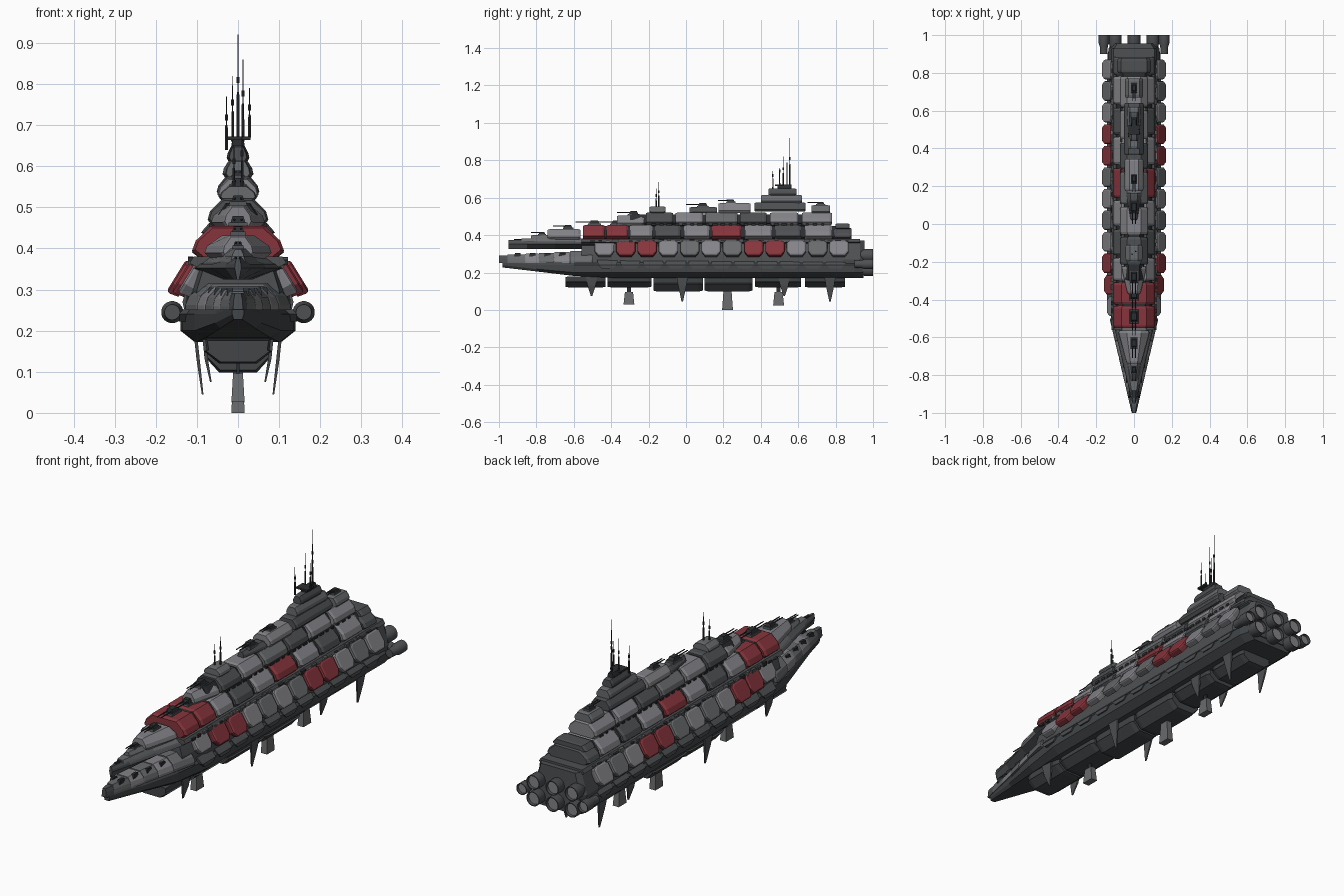
import bpy, bmesh, math, random
from mathutils import Vector

random.seed(4)
if bpy.data.objects.get("Cube"):
    bpy.data.objects.remove(bpy.data.objects["Cube"], do_unlink=True)


def material(name, r, g, b):
    m = bpy.data.materials.new(name)
    m.use_nodes = True
    m.diffuse_color = (r, g, b, 1)
    bsdf = next(n for n in m.node_tree.nodes if n.type == 'BSDF_PRINCIPLED')
    bsdf.inputs["Base Color"].default_value = (r, g, b, 1)
    return m


LIGHT = material("light grey", .23, .23, .25)
MID = material("mid grey", .14, .145, .15)
DARK = material("dark grey", .075, .08, .085)
HULL = material("hull grey", .055, .06, .064)
BLACK = material("gunmetal", .025, .027, .03)
RED = material("red", .24, .035, .045)


def loft(name, rings, mat):
    """Skin a row of matching closed rings and cap both ends."""
    bm = bmesh.new()
    rows = [[bm.verts.new(p) for p in ring] for ring in rings]
    n = len(rows[0])
    for a, b in zip(rows, rows[1:]):
        for i in range(n):
            bm.faces.new((a[i], a[(i + 1) % n], b[(i + 1) % n], b[i]))
    bm.faces.new(rows[0])
    bm.faces.new(rows[-1])
    bmesh.ops.recalc_face_normals(bm, faces=bm.faces)
    mesh = bpy.data.meshes.new(name)
    bm.to_mesh(mesh)
    bm.free()
    mesh.materials.append(mat)
    ob = bpy.data.objects.new(name, mesh)
    bpy.context.collection.objects.link(ob)
    return ob


def section(y, half, sx=1, sz=1, zmid=0):
    """Symmetric cross-section from a right-hand profile."""
    pts = [(x * sx, y, zmid + (z - zmid) * sz) for x, z in half]
    return pts + [(-x, yy, z) for x, yy, z in reversed(pts)]


def block(name, y0, y1, z0, z1, w, wt, mat, front=1.0, cut=.8, knee=.25, c=.012, end=.86):
    """Armoured deck block: undercut foot, sloped flanks, chamfered ends."""
    h, zm = z1 - z0, (z0 + z1) / 2
    half = [(w * cut, z0), (w, z0 + h * knee), (w * .92, z0 + h * .55), (wt, z1)]
    rings = []
    for y, s in ((y0, end), (y0 + c, 1), (y1 - c, 1), (y1, end)):
        k = front + (1 - front) * (y - y0) / (y1 - y0)
        rings.append(section(y, half, k * (s + 1) / 2, s, zm))
    return loft(name, rings, mat)


def box(name, x, y, z, sx, sy, sz, mat, top=1.0):
    lower = [(x + i * sx / 2, y + j * sy / 2, z) for i, j in ((-1, -1), (1, -1), (1, 1), (-1, 1))]
    upper = [(x + (p[0] - x) * top, y + (p[1] - y) * top, z + sz) for p in lower]
    return loft(name, [lower, upper], mat)


def tube(name, base, axis, stations, mat, n=8):
    """Round part along 'y' or 'z' from (offset, radius) stations."""
    rings = []
    for d, r in stations:
        ring = []
        for i in range(n):
            a = math.tau * (i + .5) / n
            u, v = r * math.cos(a), r * math.sin(a)
            ring.append(Vector(base) + Vector((u, d, v) if axis == 'y' else (u, v, d)))
        rings.append(ring)
    return loft(name, rings, mat)


def turret(y, z, s=1.0):
    box("turret_base", 0, y, z - .005, .05 * s, .075 * s, .012, DARK, .9)
    box("turret_house", 0, y, z + .007, .036 * s, .055 * s, .016 * s, BLACK, .7)
    for x in (-.009, .009):
        tube("turret_barrel", (x * s, y, z + .014), 'y', ((-.1 * s, .0025), (0, .0035)), BLACK, 6)


# Lower hull with its tapering prow
hull_half = [(.105, .172), (.14, .2), (.14, .24), (.118, .262)]
rings = []
for y, sx, lift in ((-.98, .1, .055), (-.8, .4, .034), (-.6, .76, .01), (-.4, .97, 0), (.9, 1, 0), (.95, .9, 0)):
    rings.append(section(y, [(x, max(z, .172 + lift + (z - .172) * .45)) for x, z in hull_half], sx))
loft("lower_hull", rings, HULL)

# Upper hull core behind the armour
loft("hull_core", [section(y, [(.13, .25), (.125, .3), (.098, .37)], s)
                   for y, s in ((-.56, .8), (-.4, .95), (.9, 1), (.95, .9))], DARK)
loft("stern_block", [section(y, [(.12, .2), (.135, .27), (.105, .37)], s)
                     for y, s in ((.84, 1), (.93, 1), (.955, .85))], DARK)

# Prow plating, alternating shades
edges = [-1, -.955, -.86, -.785, -.705, -.62, -.5]
for i, (a, b) in enumerate(zip(edges, edges[1:])):
    wa, wb = (.012 + .235 * (y + 1) for y in (a, b))
    block("prow_plate", a, b, .25, .29 + .05 * (b + 1), wb, wb * .62,
          (DARK, MID, LIGHT, MID, LIGHT, MID)[i], front=wa / wb, cut=1, knee=.2, c=.006, end=.95)
for side in (-1, 1):
    for y in (-.9, -.82, -.74, -.66):
        box("prow_fitting", side * (y + 1) * .19, y, .285, .018, .04, .02, BLACK, .7)

# Foredeck: overhanging wedge, raised cabin and main deck shelf
loft("foredeck", [section(y, [(.35 * w, .325), (w, .352), (.9 * w, .362), (.5 * w, .375)])
                  for y, w in ((-.95, .008), (-.85, .032), (-.7, .068), (-.55, .104), (-.47, .11))], DARK)
loft("foredeck_plate", [section(y, [(w, .36), (.7 * w, .382)])
                        for y, w in ((-.88, .02), (-.7, .056), (-.55, .092))], MID)
loft("main_deck", [section(y, [(.09, .35), (.118, .364), (.108, .38)]) for y in (-.56, .93)], DARK)
block("forward_cabin", -.74, -.565, .375, .432, .085, .04, LIGHT, front=.45)
block("forward_cabin_nose", -.83, -.72, .365, .4, .04, .02, MID, front=.4)

# Inner cores that fill the seams between deck blocks
for a, b, z0, z1, w, wt in ((-.54, .87, .37, .45, .095, .058), (-.3, .76, .45, .51, .052, .03)):
    block("deck_core", a, b, z0, z1, w, wt, BLACK)

# Lower deck row: (start, end, colour)
for a, b, m in ((-.55, -.435, RED), (-.425, -.31, RED), (-.3, -.18, LIGHT), (-.165, -.03, DARK),
                (-.01, .125, LIGHT), (.14, .295, RED), (.315, .46, LIGHT), (.475, .615, DARK),
                (.635, .78, LIGHT), (.79, .885, DARK)):
    block("lower_deck", a, b, .374, .455 if b < .8 else .44, .112, .066, m)

# Middle deck row
block("middle_deck_bow", -.37, -.225, .45, .505, .068, .03, LIGHT, front=.5)
for a, b, m in ((-.215, -.07, DARK), (-.055, .09, LIGHT), (.105, .275, MID), (.29, .43, DARK),
                (.45, .6, LIGHT), (.62, .78, LIGHT)):
    block("middle_deck", a, b, .452, .522, .074, .036, m)

# Upper deck row and command tower
block("fore_tower", -.195, -.11, .515, .553, .045, .022, MID)
block("gun_platform", .02, .165, .515, .55, .042, .02, DARK, front=.4)
block("upper_deck", .175, .345, .518, .572, .05, .024, LIGHT)
block("tower_foot", .365, .64, .525, .575, .052, .03, DARK)
block("aft_house", .67, .77, .515, .56, .048, .03, MID)
block("stern_house", .8, .875, .43, .462, .09, .07, DARK)
block("tower_middle", .4, .62, .57, .615, .038, .022, MID, front=.8)
block("tower_bridge", .44, .59, .61, .65, .028, .016, DARK, front=.8)
block("tower_cap", .49, .565, .645, .672, .016, .01, BLACK)

# Antenna masts: x, y, base, tip
for x, y, z0, z1 in ((0, .555, .66, .92), (.012, .54, .66, .86), (-.013, .52, .66, .82),
                     (-.028, .465, .64, .77), (.028, .5, .67, .79), (-.01, -.16, .55, .65), (.01, -.145, .55, .685)):
    h = z1 - z0
    tube("mast", (x, y, z0), 'z', ((0, .004), (h * .45, .0035), (h * .47, .0015), (h, .001)), BLACK, 6)
    tube("mast_collar", (x, y, z0 + h * .55), 'z', ((0, .004), (.014, .004)), BLACK, 6)
box("mast_yard", 0, .5, .664, .06, .05, .008, BLACK)

# Centreline turrets
for y, z, s in ((-.86, .363, .6), (-.77, .4, .6), (-.63, .434, .8), (-.49, .456, 1), (-.37, .456, 1),
                (-.28, .507, .9), (.09, .55, .9), (.24, .572, .7), (.72, .56, .7)):
    turret(y, z, s)

# Side armour: tilted eight-sided shields on both flanks
shades = [LIGHT, RED, RED, LIGHT, MID, LIGHT, MID, RED, RED, LIGHT, MID, LIGHT]
outline = [(-.7, 1), (.7, 1), (1, .75), (1, -.45), (.65, -1), (-.65, -1), (-1, -.45), (-1, .75)]
out = Vector((.085, 0, .053)).normalized()
down = Vector((.024, 0, -.039))
for side in (-1, 1):
    for i, m in enumerate(shades):
        mid = Vector((.138 - (.025, .01)[i] if i < 2 else .14, -.436 + i * .114, .328))
        rings = []
        for depth, s in ((-.02, .9), (.002, 1), (.008, .97), (.012, .84)):
            ring = [mid + Vector((0, u * .052 * s, 0)) - down * (v * s) + out * depth for u, v in outline]
            rings.append([(p.x * side, p.y, p.z) for p in ring])
        loft("side_shield", rings, m)
    # Dark flank plates below the shields
    for i in range(11):
        y = -.42 + i * .122
        rings = []
        for x, z, w in ((.118, .268, .055), (.144, .24, .05), (.143, .222, .03), (.12, .22, .03)):
            rings.append([(side * x, y - w, z), (side * x, y + w, z),
                          (side * (x - .02), y + w, z), (side * (x - .02), y - w, z)])
        loft("flank_plate", rings, DARK)
    # Machinery along the deck edges
    for k in range(34):
        y = -.5 + k * .041
        box("deck_fitting", side * .116, y, .36, .012, random.uniform(.012, .034),
            random.uniform(.008, .02), random.choice((BLACK, DARK, MID)))
        if -.2 < y < .75:
            box("upper_fitting", side * .066, y, .452, .01, random.uniform(.012, .03), .01, BLACK)

# Keel pods
for a, b, z in ((-.645, -.43, .12), (-.42, -.185, .12), (-.175, .09, .098),
                (.1, .355, .098), (.37, .615, .12), (.635, .85, .12)):
    block("keel_pod", a, b, z, .18, .083, .08, HULL, cut=.55, knee=.5, c=.022)

# Blade fins in pairs under the hull
for y, x, tip in ((-.505, .08, .075), (-.02, .1, .045), (.525, .08, .075), (.77, .1, .045)):
    for side in (-1, 1):
        rings = []
        for z, w, t, xx in ((.185, .032, .004, x + .003), (.13, .022, .004, x - .003), (tip, .004, .002, x - .014)):
            rings.append([(side * xx + t * i, y + w * j, z) for i, j in ((-1, -1), (1, -1), (1, 1), (-1, 1))])
        loft("blade_fin", rings, DARK)

# Centre paddles below the keel
for y, z0, z1 in ((-.305, .028, .096), (.222, 0, .1), (.495, .025, .096)):
    box("keel_paddle", 0, y, z0, .032, .058, z1 - z0, MID, .75)
    box("paddle_stem", 0, y, z1 - .01, .008, .02, .045, BLACK)

# Engines
bpy.ops.object.select_all(action='DESELECT')
spots = [(x, z, .034) for x in (-.1, 0, .1) for z in (.215, .292)] + [(s * .16, .245, .027) for s in (-1, 1)]
for x, z, r in spots:
    shell = tube("engine_nozzle", (x, 0, z), 'y', ((.9, r * .7), (.94, r * .8), (.955, r),
                                                   (1, r), (1, r * .88), (.985, r * .84)), DARK, 20)
    shell.select_set(True)
    bpy.context.view_layer.objects.active = shell
    tube("engine_face", (x, 0, z), 'y', ((.984, r * .84), (.988, r * .84)), LIGHT, 20)
bpy.ops.object.shade_smooth_by_angle(angle=math.radians(30))
